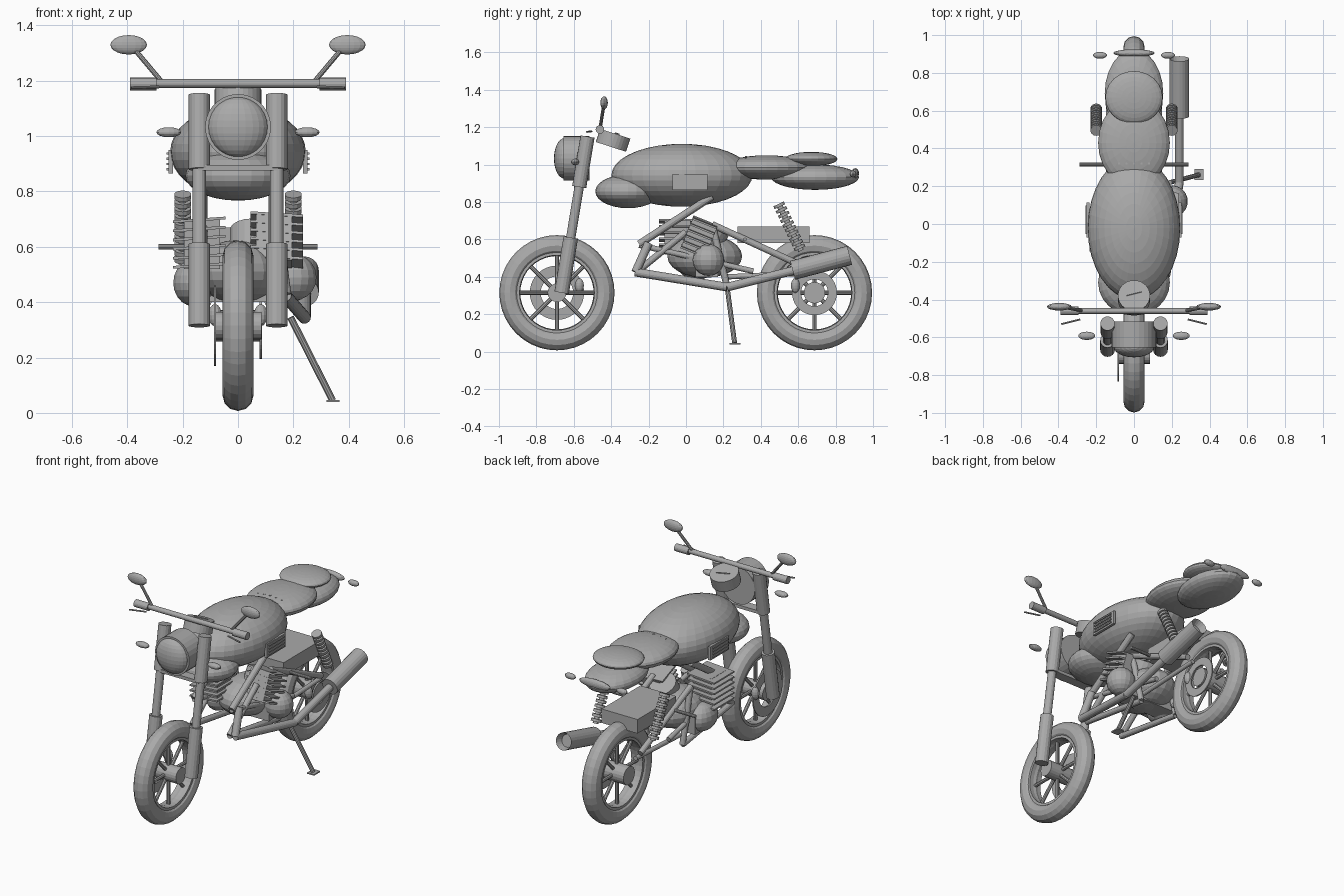
import bpy, bmesh, math
from mathutils import Vector, Matrix

cube = bpy.data.objects.get("Cube")
if cube:
    bpy.data.objects.remove(cube)

grey = bpy.data.materials.new("plain grey")
grey.use_nodes = True
tone = (0.4, 0.4, 0.4, 1)
grey.diffuse_color = tone
grey.node_tree.nodes["Principled BSDF"].inputs["Base Color"].default_value = tone


def finish(name, bm):
    bmesh.ops.recalc_face_normals(bm, faces=bm.faces)
    mesh = bpy.data.meshes.new(name)
    bm.to_mesh(mesh)
    bm.free()
    mesh.materials.append(grey)
    ob = bpy.data.objects.new(name, mesh)
    bpy.context.collection.objects.link(ob)
    return ob


def ellipsoid(name, at, size, seg=24, rings=14):
    bm = bmesh.new()
    bmesh.ops.create_uvsphere(bm, u_segments=seg, v_segments=rings, radius=1)
    bmesh.ops.transform(bm, matrix=Matrix.Translation(at) @ Matrix.Diagonal((*size, 1)), verts=bm.verts)
    return finish(name, bm)


def box(name, at, size, tilt=0, roll=0):
    bm = bmesh.new()
    bmesh.ops.create_cube(bm, size=1)
    turn = Matrix.Rotation(math.radians(tilt), 4, 'X') @ Matrix.Rotation(math.radians(roll), 4, 'Y')
    bmesh.ops.transform(bm, matrix=Matrix.Translation(at) @ turn @ Matrix.Diagonal((*size, 1)), verts=bm.verts)
    return finish(name, bm)


def add_rod(bm, a, b, r, seg=16):
    a, b = Vector(a), Vector(b)
    turn = (b - a).to_track_quat('Z', 'Y').to_matrix().to_4x4()
    bmesh.ops.create_cone(bm, cap_ends=True, segments=seg, radius1=r, radius2=r,
                          depth=(b - a).length, matrix=Matrix.Translation((a + b) / 2) @ turn)


def tube(name, points, r, seg=16):
    bm = bmesh.new()
    for a, b in zip(points, points[1:]):
        add_rod(bm, a, b, r, seg)
    return finish(name, bm)


def lathe(name, profile, at, seg=40):
    """Spin a closed (radius, x) loop around an axle along x."""
    bm = bmesh.new()
    vs = [bm.verts.new((x, 0, r)) for r, x in profile]
    es = [bm.edges.new((vs[i - 1], v)) for i, v in enumerate(vs)]
    bmesh.ops.spin(bm, geom=vs + es, cent=(0, 0, 0), axis=(1, 0, 0), angle=math.tau, steps=seg)
    bmesh.ops.remove_doubles(bm, verts=bm.verts, dist=1e-4)
    bmesh.ops.translate(bm, vec=at, verts=bm.verts)
    return finish(name, bm)


def ring(r0, r1, x0, x1):
    return [(r0, x0), (r1, x0), (r1, x1), (r0, x1)]


# Wheels with tyre, rim, hub, spokes, brake disc and caliper
def wheel(end, y, disc_x, disc_r, hub_r, caliper_y):
    c = Vector((0, y, 0.315))
    tyre = [(0.252 + 0.056 * math.cos(t), 0.056 * math.sin(t))
            for t in (math.tau * i / 12 for i in range(12))]
    lathe(end + "_tyre", tyre, c)
    lathe(end + "_rim", ring(0.2, 0.225, -0.04, 0.04), c)
    tube(end + "_hub", [c - Vector((0.085, 0, 0)), c + Vector((0.085, 0, 0))], hub_r, 20)
    bm = bmesh.new()
    for i in range(8):
        t = math.tau * i / 8
        add_rod(bm, c, c + 0.205 * Vector((0, math.sin(t), math.cos(t))), 0.011, 8)
    finish(end + "_spokes", bm)
    lathe(end + "_brake_disc", ring(disc_r * 0.6, disc_r, disc_x - 0.004, disc_x + 0.004), c)
    ellipsoid(end + "_caliper", (disc_x, caliper_y, 0.353), (0.024, 0.024, 0.04), 12, 8)


wheel("front", -0.69, -0.083, 0.145, 0.05, -0.57)
wheel("rear", 0.687, 0.082, 0.12, 0.057, 0.585)


# Fork legs in three diameters along one raked line
def fork_point(x, z):
    return (x, -0.665 + (z - 0.315) * 0.166, z)


for s, side in ((1, "left"), (-1, "right")):
    x = 0.14 * s
    for part, z0, z1, r in (("lower", 0.315, 0.61, 0.039), ("middle", 0.6, 0.89, 0.025), ("upper", 0.88, 1.15, 0.038)):
        tube(f"{side}_fork_{part}", [fork_point(x, z0), fork_point(x, z1)], r)
    # Bar ends, mirrors and indicators
    tube(side + "_grip", [(0.295 * s, -0.46, 1.188), (0.39 * s, -0.46, 1.188)], 0.023)
    tube(side + "_lever", [(0.385 * s, -0.53, 1.175), (0.285 * s, -0.505, 1.178)], 0.005, 8)
    tube(side + "_mirror_stem", [(0.27 * s, -0.46, 1.19), (0.375 * s, -0.44, 1.315)], 0.009, 10)
    ellipsoid(side + "_mirror", (0.395 * s, -0.438, 1.33), (0.066, 0.02, 0.035), 16, 10)
    ellipsoid(side + "_front_indicator", (0.25 * s, -0.592, 1.014), (0.046, 0.022, 0.018), 14, 8)
    ellipsoid(side + "_rear_indicator", (0.18 * s, 0.893, 0.95), (0.037, 0.018, 0.018), 14, 8)
    # Louvred side panel
    box(side + "_vent_panel", (0.243 * s, 0.022, 0.908), (0.016, 0.186, 0.085))
    for i in range(4):
        box(side + "_vent_slat", (0.253 * s, 0.022, 0.88 + 0.019 * i), (0.01, 0.15, 0.008))
    # Rear shock with coil spring
    top, low = Vector((0.2 * s, 0.495, 0.79)), Vector((0.2 * s, 0.615, 0.54))
    tube(side + "_shock", [top, low], 0.016, 12)
    bm = bmesh.new()
    step = (low - top) / 10
    for i in range(10):
        add_rod(bm, top + step * i, top + step * (i + 0.6), 0.031, 14)
    finish(side + "_spring", bm)
    # Frame tubes
    fx = 0.13 * s
    tube(side + "_upper_frame", [(fx, 0.14, 0.83), (fx, -0.25, 0.575)], 0.02, 12)
    tube(side + "_middle_frame", [(fx, -0.25, 0.57), (fx, 0.36, 0.43)], 0.015, 12)
    tube(side + "_lower_frame", [(fx, 0.0, 0.64), (fx, -0.27, 0.42), (fx, 0.22, 0.345)], 0.018, 12)
    tube(side + "_swingarm", [(fx, 0.22, 0.345), (fx, 0.14, 0.68), (fx, 0.64, 0.45)], 0.018, 12)
    tube(side + "_axle_arm", [(0.11 * s, 0.22, 0.4), (0.11 * s, 0.66, 0.42)], 0.014, 12)

box("fork_clamp", (0, -0.57, 0.885), (0.29, 0.06, 0.02))

# Headlight, gauge and handlebar
tube("headlight_shell", [(0, -0.655, 1.033), (0, -0.515, 1.033)], 0.119, 28)
ellipsoid("headlight_lens", (0, -0.65, 1.033), (0.108, 0.056, 0.108))
up = Vector((0, math.sin(math.radians(-18)) * -1, math.cos(math.radians(18))))
gauge = Vector((0, -0.39, 1.13))
tube("gauge", [gauge - up * 0.037, gauge + up * 0.037], 0.085, 28)
tube("gauge_needle", [gauge + up * 0.04 + Vector((-0.04, 0, 0)), gauge + up * 0.04 + Vector((0.04, 0.02, -0.006))], 0.004, 6)
tube("handlebar", [(-0.39, -0.46, 1.19), (0.39, -0.46, 1.19)], 0.016)

# Tank, seat and tail bodies
ellipsoid("tank", (0, -0.022, 0.943), (0.245, 0.377, 0.168), 32, 18)
ellipsoid("tank_nose", (0, -0.31, 0.857), (0.19, 0.175, 0.09))
ellipsoid("seat", (0, 0.43, 0.985), (0.19, 0.235, 0.065))
ellipsoid("seat_hump", (0, 0.67, 1.03), (0.152, 0.14, 0.038))
ellipsoid("tail", (0, 0.69, 0.933), (0.155, 0.235, 0.068))
ellipsoid("tail_light", (0, 0.905, 0.953), (0.11, 0.02, 0.028), 16, 10)
for y in (0.32, 0.48):
    for i in range(5):
        box("seat_stitch", (0.04 * (i - 2), y, 1.041 - 0.008 * abs(i - 2) / 2), (0.012, 0.01, 0.008))

# Engine: crankcase, covers and finned twin cylinders
ellipsoid("crankcase", (0, 0.1, 0.51), (0.16, 0.2, 0.115), 20, 12)
box("gearbox", (0, 0.11, 0.455), (0.36, 0.12, 0.11))
ellipsoid("right_engine_cover", (-0.16, 0.06, 0.47), (0.075, 0.11, 0.085), 18, 10)
ellipsoid("left_engine_cover", (0.2, 0.12, 0.49), (0.085, 0.085, 0.085), 18, 10)
tube("starter_barrel", [(0.05, 0.06, 0.5), (0.05, 0.16, 0.66)], 0.08, 18)
for s, side, y, tilt in ((1, "left", 0.07, -22), (-1, "right", -0.045, 0)):
    box(side + "_cylinder", (0.13 * s, y, 0.61), (0.13, 0.14, 0.18), tilt)
    for i in range(6):
        h = 0.033 * (i - 2.5)
        lean = math.radians(tilt)
        box(side + "_cooling_fin", (0.14 * s, y - h * math.sin(lean), 0.615 + h * math.cos(lean)),
            (0.19, 0.2 if s < 0 else 0.14, 0.01), tilt, 4 * s)

# Battery box and foot pegs
box("battery_box", (0, 0.468, 0.625), (0.25, 0.385, 0.088))
tube("foot_pegs", [(-0.288, 0.315, 0.6), (0.288, 0.315, 0.6)], 0.01, 10)

# Exhaust on the left with a hollow-ended silencer
tube("exhaust_pipe", [(0.15, -0.2, 0.58), (0.17, -0.27, 0.425), (0.24, 0.22, 0.345), (0.24, 0.6, 0.44)], 0.023)
bm = bmesh.new()
add_rod(bm, (0.24, 0.57, 0.435), (0.24, 0.875, 0.515), 0.052, 20)
bm.faces.ensure_lookup_table()
end = max((f for f in bm.faces if len(f.verts) > 4), key=lambda f: f.calc_center_median().y)
bmesh.ops.inset_region(bm, faces=[end], thickness=0.014)
bmesh.ops.translate(bm, vec=-end.normal * 0.04, verts=end.verts)
finish("silencer", bm)

# Kickstand
tube("kickstand", [(0.19, 0.22, 0.345), (0.342, 0.26, 0.045)], 0.013, 10)
box("kickstand_foot", (0.343, 0.262, 0.043), (0.048, 0.06, 0.008))
